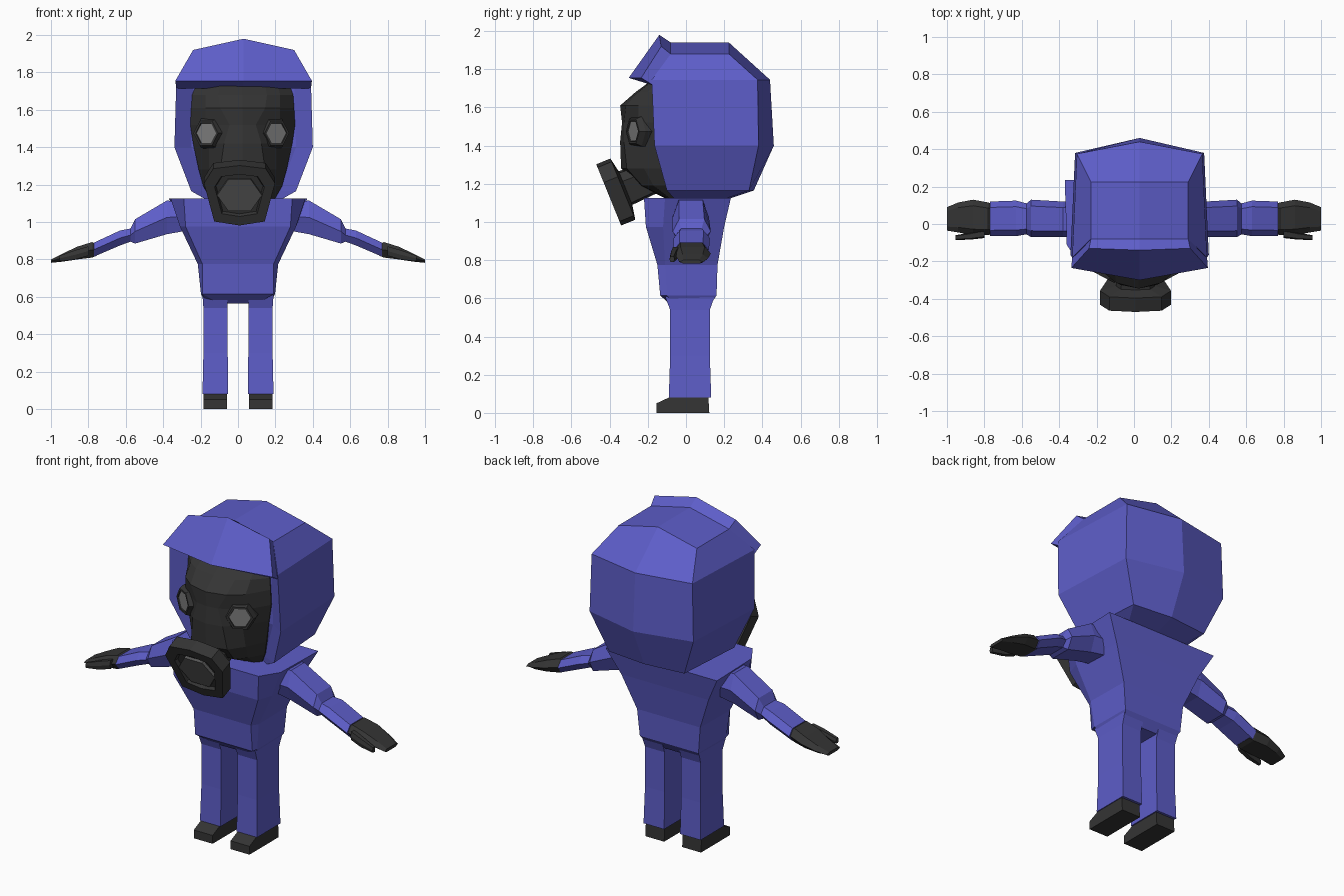
import bpy, bmesh
from math import cos, sin, pi
from mathutils import Vector

if "Cube" in bpy.data.objects:
    bpy.data.objects.remove(bpy.data.objects["Cube"])


def material(name, rgb):
    m = bpy.data.materials.new(name)
    m.diffuse_color = (*rgb, 1)
    m.use_nodes = True
    m.node_tree.nodes["Principled BSDF"].inputs["Base Color"].default_value = m.diffuse_color
    return m


BLUE = material("suit_blue", (0.11, 0.11, 0.58))
BLACK = material("rubber_black", (0.035, 0.035, 0.035))
GLASS = material("lens_grey", (0.2, 0.2, 0.2))
GRILLE = material("grille_grey", (0.09, 0.09, 0.09))


def loft(name, rings, mat):
    """Skin closed rings of equal length, cap both ends, merge doubles."""
    bm = bmesh.new()
    rows = [[bm.verts.new(p) for p in r] for r in rings]
    n = len(rows[0])
    for a, b in zip(rows, rows[1:]):
        for i in range(n):
            j = (i + 1) % n
            bm.faces.new((a[i], a[j], b[j], b[i]))
    bm.faces.new(rows[0])
    bm.faces.new(rows[-1])
    bmesh.ops.remove_doubles(bm, verts=bm.verts, dist=0.0005)
    bmesh.ops.recalc_face_normals(bm, faces=bm.faces)
    me = bpy.data.meshes.new(name)
    bm.to_mesh(me)
    bm.free()
    me.materials.append(mat)
    ob = bpy.data.objects.new(name, me)
    bpy.context.collection.objects.link(ob)
    return ob


def sym(half, z, cx=0.0):
    """Horizontal ring from right-side (x, y) points, mirrored about cx."""
    return ([(cx + x, y, z) for x, y in half] +
            [(cx - x, y, z) for x, y in reversed(half)])


def disc(name, centre, normal, poly, steps, mat):
    """Stack scaled copies of a polygon along an axis: steps = (scale, depth)."""
    c, n = Vector(centre), Vector(normal).normalized()
    u = Vector((-n.y, n.x, 0)).normalized()
    v = n.cross(u)
    return loft(name, [[c + (u * x + v * y) * s + n * d for x, y in poly]
                       for s, d in steps], mat)


def box_ring(x0, x1, y0, y1, z):
    return [(x0, y0, z), (x1, y0, z), (x1, y1, z), (x0, y1, z)]


# Hood: z, lip, front corner, back corner, back ridge y
CX = 0.03
hood = [(1.12, (.15, -.03), (.20, -.06), (.18, .20), .22),
        (1.165, (.19, -.06), (.28, -.10), (.25, .33), .355),
        (1.40, (.28, -.11), (.37, -.165), (.345, .38), .46),
        (1.745, (.27, -.11), (.36, -.18), (.335, .375), .44)]
rings = [sym([(0, lip[1]), lip, f, b, (0, r)], z, CX) for z, lip, f, b, r in hood]
for w, z in ((.26, 1.88), (0, 1.94)):
    ring = sym([(0, -.08), (w * .95, -.08), (w, -.08), (w, .225), (0, .225)], z, CX)
    rings.append([(x, y, 1.94 if x == CX else z) for x, y, z in ring])
loft("hood", rings, BLUE)

# Peaked visor over the face
side = [(.26, -.08, 1.88), (.27, -.13, 1.92), (.365, -.235, 1.755), (.36, -.17, 1.715)]
middle = [(CX, -.08, 1.94), (CX, -.14, 1.98), (CX, -.30, 1.755), (CX, -.17, 1.715)]
loft("hood_visor", [[(CX - x, y, z) for x, y, z in side], middle,
                    [(CX + x, y, z) for x, y, z in side]], BLUE)

# Gas mask face: z, centre y, nose, cheek, temple
mask = [(1.12, -.10, (.09, -.09), (.14, -.08), (.17, -.05)),
        (1.19, -.24, (.11, -.23), (.16, -.17), (.21, -.08)),
        (1.28, -.34, (.12, -.31), (.18, -.22), (.235, -.10)),
        (1.42, -.345, (.10, -.325), (.18, -.25), (.265, -.12)),
        (1.52, -.335, (.07, -.325), (.20, -.25), (.28, -.12)),
        (1.61, -.345, (.12, -.315), (.20, -.25), (.275, -.12)),
        (1.68, -.265, (.13, -.25), (.20, -.20), (.27, -.12)),
        (1.735, -.19, (.12, -.18), (.19, -.15), (.25, -.10))]
loft("mask_face", [sym([(0, c), a, b, t, (t[0] * .8, .05)], z, .025)
                   for z, c, a, b, t in mask], BLACK)

# Goggles
hexa = [(cos(i * pi / 3), sin(i * pi / 3)) for i in range(6)]
for s, tag in ((1, "right"), (-1, "left")):
    pos, nrm = (.018 + s * .19, -.28, 1.475), (s * .47, -.88, 0)
    disc(f"goggle_rim_{tag}", pos, nrm, hexa,
         [(.058, -.02), (.062, 0), (.075, 0), (.09, -.03), (.10, -.12)], BLACK)
    disc(f"goggle_lens_{tag}", pos, nrm, hexa, [(.06, -.03), (.06, -.006)], GLASS)

# Breathing filter, tilted down
half = [(0, .173), (.14, .155), (.19, .07), (.135, -.15), (0, -.173)]
octo = half + [(-x, y) for x, y in half[-2:0:-1]]
FC, FN = (.008, -.405, 1.142), (0, -.927, -.377)
disc("filter_housing", FC, FN, octo,
     [(.66, -.02), (.70, 0), (1, 0), (1, -.08), (.55, -.095), (.5, -.25)], BLACK)
disc("filter_grille", FC, FN, [(x * .12, y * .105) for x, y in hexa],
     [(1, -.03), (1, -.002)], GRILLE)

# Torso: z, front corner, side front, back corner
torso = [(.565, (.10, -.08), (.17, -.06), (.17, .125)),
         (.615, (.19, -.135), (.198, -.10), (.195, .16)),
         (.775, (.19, -.15), (.215, -.11), (.21, .165)),
         (.975, (.28, -.21), (.31, -.12), (.29, .20)),
         (1.125, (.29, -.22), (.36, -.11), (.37, .235))]
loft("torso", [sym([a, b, c], z) for z, a, b, c in torso], BLUE)

# Limbs: arm sections are x, top z, bottom z, front y, back y
arm = [(.24, 1.10, .96, -.07, .12), (.38, 1.115, .935, -.07, .12),
       (.55, 1.015, .885, -.07, .13), (.575, .965, .895, -.055, .11),
       (.63, .955, .875, -.065, .125), (.77, .89, .815, -.065, .12)]
hand = [(.755, .88, .82, -.05, .105), (.78, .893, .81, -.06, .115),
        (.86, .868, .80, -.06, .13), (.94, .83, .788, -.045, .115),
        (1.0, .80, .782, -.035, .09)]
thumb = [(.80, .87, .82, -.075, -.03), (.87, .85, .80, -.083, -.045),
         (.955, .82, .79, -.086, -.06)]


def limb(name, sections, s, mat):
    rings = []
    for x, t, b, f, k in sections:
        m, q = (t + b) / 2, (k - f) * .17
        rings.append([(s * x, f, m), (s * x, f + q, t), (s * x, k - q, t),
                      (s * x, k, m), (s * x, k - q, b), (s * x, f + q, b)])
    loft(name, rings, mat)


for s, tag in ((1, "right"), (-1, "left")):
    limb(f"arm_{tag}", arm, s, BLUE)
    limb(f"hand_{tag}", hand, s, BLACK)
    limb(f"thumb_{tag}", thumb, s, BLACK)
    # Trouser leg and boot
    loft(f"leg_{tag}", [box_ring(s * .053, s * .19, -.09, .132, .08),
                        box_ring(s * .055, s * .185, -.083, .125, .30),
                        box_ring(s * .055, s * .185, -.083, .125, .54),
                        box_ring(s * .055, s * .19, -.11, .15, .61)], BLUE)
    boot = [(-.155, 0), (.122, 0), (.117, .085), (-.08, .085), (-.155, .05)]
    loft(f"boot_{tag}", [[(s * x, y, z) for y, z in boot] for x in (.06, .185)], BLACK)
